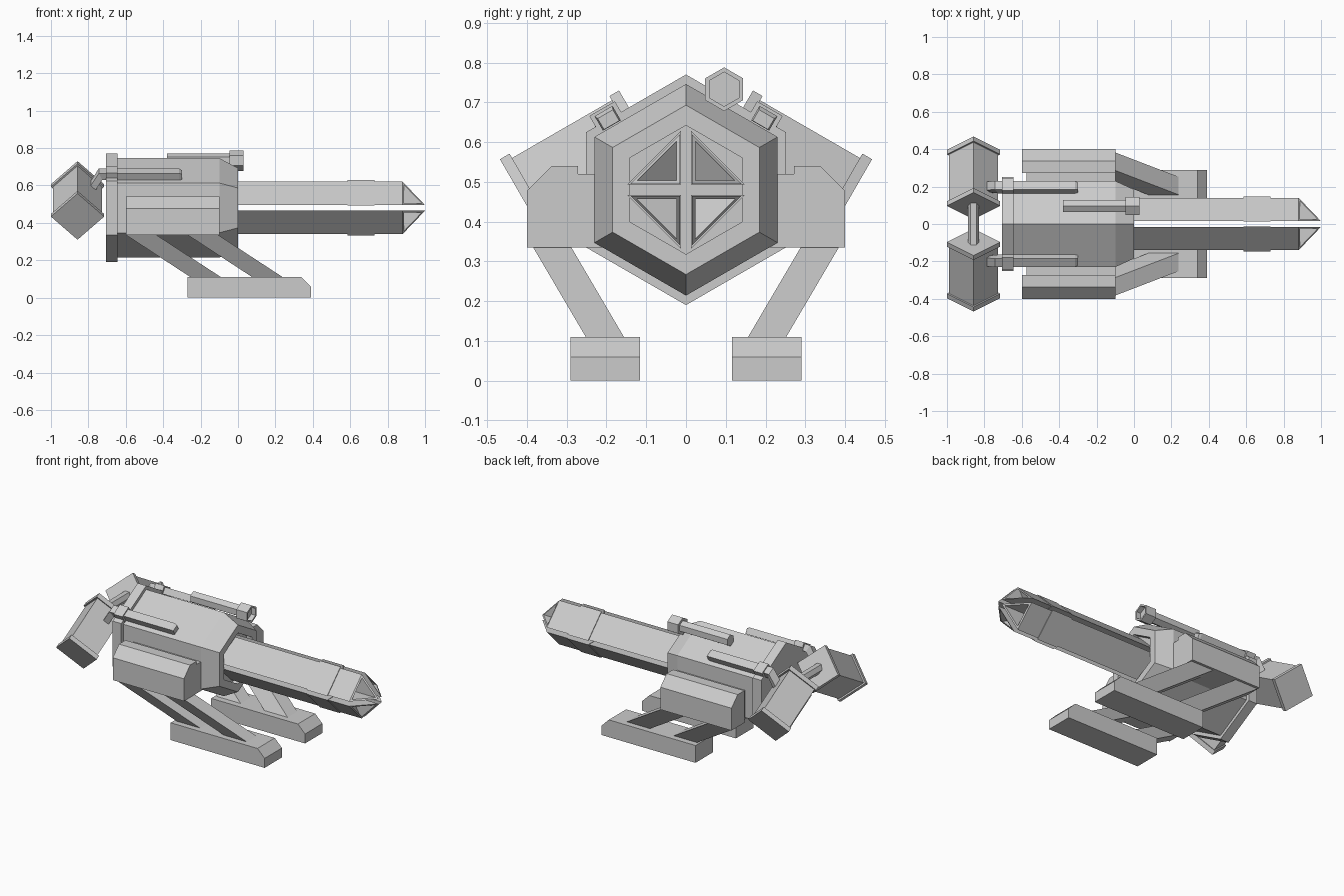
import bpy, bmesh, math
from mathutils import Vector as V

if "Cube" in bpy.data.objects:
    bpy.data.objects.remove(bpy.data.objects["Cube"])

ZC = 0.48  # height of the gun axis


def loft(name, rings):
    """Skin a list of equal-sized point loops and cap both ends."""
    bm = bmesh.new()
    loops = [[bm.verts.new(p) for p in r] for r in rings]
    n = len(loops[0])
    for a, b in zip(loops, loops[1:]):
        for i in range(n):
            j = (i + 1) % n
            bm.faces.new((a[i], a[j], b[j], b[i]))
    bm.faces.new(loops[0][::-1])
    bm.faces.new(loops[-1])
    bmesh.ops.recalc_face_normals(bm, faces=bm.faces)
    me = bpy.data.meshes.new(name)
    bm.to_mesh(me)
    bm.free()
    ob = bpy.data.objects.new(name, me)
    bpy.context.collection.objects.link(ob)
    return ob


def hexa(x, r, y=0, z=ZC):
    return [(x, y + r * math.cos(math.radians(90 + 60 * k)),
             z + r * math.sin(math.radians(90 + 60 * k))) for k in range(6)]


def hex_lathe(name, steps, y=0, z=ZC):
    return loft(name, [hexa(x, r, y, z) for x, r in steps])


def along_x(name, x0, x1, prof):
    return loft(name, [[(x, y, z) for y, z in prof] for x in (x0, x1)])


# Hull with rear flange, tapered nose and recessed muzzle socket
hex_lathe("hull", [(-0.705, 0.29), (-0.645, 0.29), (-0.645, 0.266), (-0.1, 0.266),
                   (0.0, 0.213), (0.0, 0.162), (-0.04, 0.162)])

# Scope: hexagonal tube with hollow head
hex_lathe("scope", [(-0.38, 0.037), (-0.045, 0.037), (-0.045, 0.055), (0.03, 0.055),
                    (0.03, 0.043), (0.0, 0.043)], 0.096, 0.733)

# Four triangular barrel prongs with hollowed slanted tips, and their collars
for sy in (-1, 1):
    for sz in (-1, 1):
        def tri(xs, lo, hi, shrink=0.0):
            c = lo + (hi - lo) / 3
            pts = [(lo, lo), (hi, lo), (lo, hi)]
            return [(x, sy * (a + (c - a) * shrink), ZC + sz * (b + (c - b) * shrink))
                    for x, (a, b) in zip(xs, pts)]
        loft("barrel_prong", [tri((-0.06,) * 3, 0.015, 0.14),
                              tri((1.0, 0.88, 0.88), 0.015, 0.14),
                              tri((0.984, 0.888, 0.888), 0.015, 0.14, 0.2),
                              tri((0.82, 0.875, 0.875), 0.015, 0.14, 0.2)])
        loft("barrel_collar", [tri((x,) * 3, 0.013, 0.148) for x in (0.585, 0.73)])

for s in (-1, 1):
    # Side pod and the block joining it to the hull
    along_x("side_pod", -0.6, -0.1, [(s * y, z) for y, z in (
        (0.272, 0.335), (0.40, 0.335), (0.40, 0.477), (0.338, 0.54), (0.272, 0.54))])
    along_x("pod_mount", -0.575, -0.1, [(s * y, z) for y, z in (
        (0.2, 0.335), (0.28, 0.335), (0.28, 0.52), (0.2, 0.52))])

    # Two raked leg struts
    for x in (-0.6, -0.27):
        loft("leg_strut", [[(x + dx + a, s * (y + b), z) for a, b in
                            ((0, 0), (0.163, 0), (0.163, 0.096), (0, 0.096))]
                           for dx, y, z in ((0, 0.289, 0.336), (0.349, 0.155, 0.108))])

    # Foot with chamfered toe
    loft("foot", [[(x, s * y, z) for x, z in (
        (-0.27, 0), (0.39, 0), (0.39, 0.06), (0.34, 0.11), (-0.27, 0.11))]
        for y in (0.116, 0.29)])

    # Rear canister: diamond section tilted 30 degrees, with end caps
    axis, perp = V((0, -s * 0.866, 0.5)), V((0, -s * 0.5, -0.866))
    mid = V((-0.858, s * 0.247, 0.520))
    ex = V((1, 0, 0))
    loft("rear_canister", [[mid + axis * t + d * r for d in (ex, perp, -ex, -perp)]
                           for t, r in ((-0.173, 0.1425), (-0.145, 0.1425), (-0.145, 0.13),
                                        (0.145, 0.13), (0.145, 0.1425), (0.173, 0.1425))])

    # Rail on the sloped roof, bent down at the rear to hold the canister
    d, n = V((0, s * 0.866, -0.5)), V((0, s * 0.5, 0.866))

    def rect(c, w, h, up):
        return [c + d * (w * i) + up * (h * j) for i, j in ((-1, -1), (1, -1), (1, 1), (-1, 1))]
    c = V((0, s * 0.197, 0.66))
    loft("roof_rail", [rect(c + V((-0.80, 0, -0.10)), 0.026, 0.02, V((-0.8, 0, 0)) + n * 0.5),
                       rect(c + ex * -0.735, 0.026, 0.021, V((-0.4, 0, 0)) + n),
                       rect(c + ex * -0.315, 0.026, 0.021, n),
                       rect(c + ex * -0.30 - n * 0.004, 0.022, 0.016, n)])
    loft("rail_clamp", [rect(c + ex * x, 0.037, 0.028, n) for x in (-0.705, -0.643)])

# Cross bar joining the two canisters
loft("canister_bar", [[(-0.858 + 0.03 * math.cos(math.radians(60 * k)), y,
                        0.607 + 0.03 * math.sin(math.radians(60 * k))) for k in range(6)]
                      for y in (-0.12, 0.12)])
